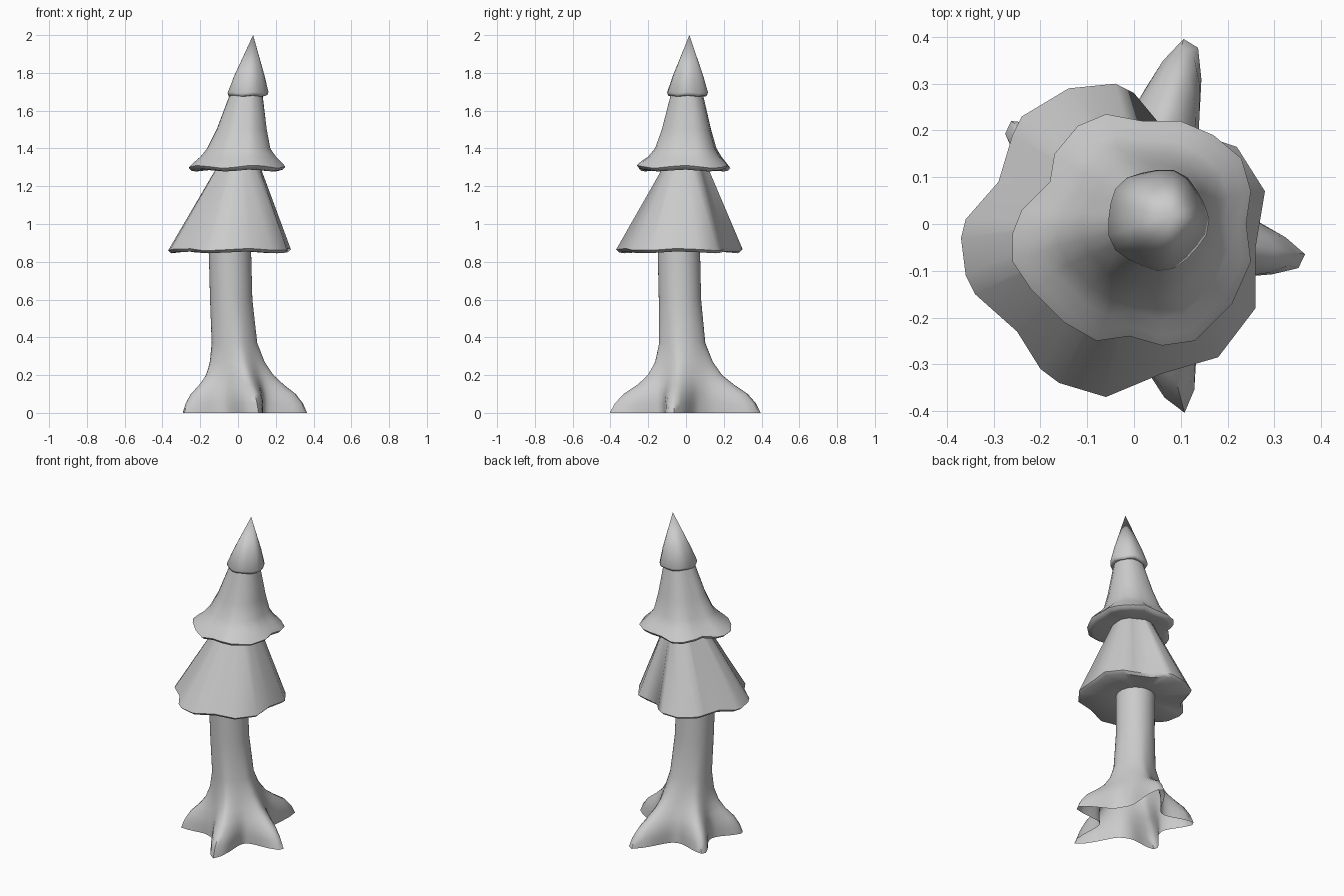
import bpy, bmesh, math
from mathutils import Vector

if "Cube" in bpy.data.objects:
    bpy.data.objects.remove(bpy.data.objects["Cube"])


def loft(name, rings, tip=None, smooth=35):
    """Skin a stack of equal-length point rings, optionally closed by a tip."""
    bm = bmesh.new()
    rows = [[bm.verts.new(p) for p in ring] for ring in rings]
    n = len(rows[0])
    for a, b in zip(rows, rows[1:]):
        for i in range(n):
            j = (i + 1) % n
            bm.faces.new((a[i], a[j], b[j], b[i]))
    if tip:
        t = bm.verts.new(tip)
        for i in range(n):
            bm.faces.new((rows[-1][i], rows[-1][(i + 1) % n], t))
    bmesh.ops.recalc_face_normals(bm, faces=bm.faces)
    me = bpy.data.meshes.new(name)
    bm.to_mesh(me)
    bm.free()
    ob = bpy.data.objects.new(name, me)
    bpy.context.collection.objects.link(ob)
    bpy.ops.object.select_all(action='DESELECT')
    bpy.context.view_layer.objects.active = ob
    ob.select_set(True)
    bpy.ops.object.shade_smooth_by_angle(angle=math.radians(smooth))
    return ob


def foliage(name, outline, mid, profile, tip, waves, smooth):
    """Profile rows: (z, centre x, centre y, scale of outline, lobe strength, rim wave)."""
    mid = Vector(mid)
    offs = [Vector(p) - mid for p in outline]
    mean = sum(o.length for o in offs) / len(offs)
    rings = []
    for z, cx, cy, k, lobes, wave in profile:
        ring = []
        for o in offs:
            q = (o.normalized() * mean).lerp(o, lobes) * k
            a = math.atan2(o.y, o.x)
            ring.append((cx + q.x, cy + q.y, z + wave * math.cos(a * waves)))
        rings.append(ring)
    return loft(name, rings, tip, smooth)


# Trunk with five flared roots, open underneath
roots = [(73, .42), (-12, .38), (-75, .418), (208, .335), (142, .35)]
levels = [(0, 0, 0, .185, 1), (.05, 0, 0, .18, .9), (.10, 0, 0, .172, .73),
          (.15, 0, 0, .162, .44), (.20, -.003, -.005, .148, .24),
          (.27, -.01, -.01, .132, .11), (.37, -.02, -.02, .117, .03),
          (.6, -.036, -.032, .112, 0), (.87, -.043, -.038, .112, 0)]
trunk = []
for z, cx, cy, core, f in levels:
    ring = []
    for i in range(72):
        a = 360 * i / 72
        r = core
        for ra, tip_r in roots:
            d = abs((a - ra + 180) % 360 - 180)
            r += f * (tip_r - .185) * math.exp(-(d / (14 + 35 * z)) ** 1.6)
        t = math.radians(a)
        ring.append((cx + r * math.cos(t), cy + r * math.sin(t), z))
    trunk.append(ring)
loft("trunk", trunk, smooth=60)

# Lower tier: wide skirt with an irregular rim and a flat underside
low = [(-.37, -.03), (-.36, .01), (-.29, .09), (-.26, .19), (-.24, .23), (-.14, .29),
       (-.04, .30), (0, .28), (.05, .22), (.16, .185), (.22, .165), (.28, .07),
       (.26, -.05), (.26, -.18), (.18, -.285), (.06, -.32), (-.06, -.37),
       (-.16, -.34), (-.20, -.31), (-.25, -.23), (-.34, -.15), (-.36, -.11)]
foliage("lower_foliage", low, (-.05, -.03),
        [(.868, -.042, -.036, .33, 0, 0), (.85, -.05, -.03, .95, 1, .005),
         (.865, -.05, -.03, 1, 1, .006), (1.29, .003, -.003, .38, .45, 0)],
        None, 5, 50)

# Middle tier: concave bell with a flared, curled rim
middle = [(-.26, -.02), (-.24, .03), (-.18, .09), (-.17, .15), (-.12, .21), (-.06, .235),
          (.02, .22), (.10, .22), (.17, .19), (.23, .14), (.25, .07), (.24, 0),
          (.25, -.08), (.21, -.17), (.13, -.25), (.06, -.26), (-.01, -.24),
          (-.08, -.25), (-.15, -.21), (-.22, -.14), (-.26, -.08)]
foliage("middle_foliage", middle, (0, -.01),
        [(1.29, .003, -.003, .45, .3, 0), (1.283, 0, -.01, .86, 1, .005),
         (1.288, 0, -.01, .95, 1, .006), (1.303, 0, -.01, 1, 1, .008),
         (1.325, .002, -.008, .92, 1, .006), (1.355, .005, -.005, .79, .9, 0),
         (1.40, .007, 0, .66, .8, 0), (1.5, .022, .003, .53, .5, 0),
         (1.685, .044, .005, .345, .2, 0)],
        None, 5, 60)

# Top tier: small cone leaning to the right
top = []
for i in range(20):
    a = math.tau * i / 20
    r = .108 + .004 * math.cos(5 * a + .6)
    top.append((.05 + r * math.cos(a), .01 + r * math.sin(a)))
foliage("top_foliage", top, (.05, .01),
        [(1.685, .048, .008, .7, 0, 0), (1.677, .05, .01, .86, 1, .003),
         (1.68, .05, .01, .95, 1, .004), (1.695, .05, .01, 1, 1, .003),
         (1.78, .058, .012, .76, .8, 0)],
        (.08, .018, 2.0), 5, 60)
